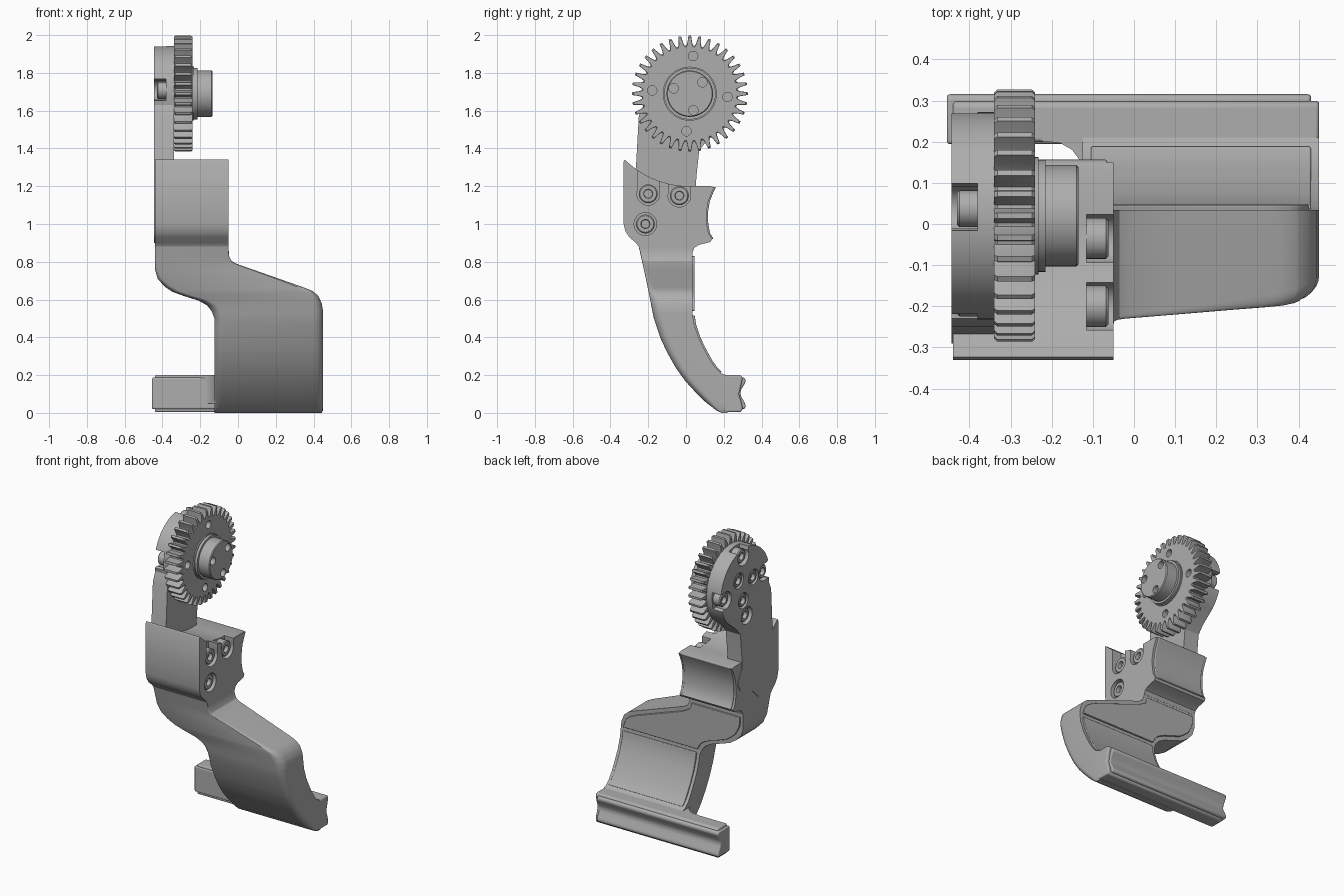
import bpy, bmesh
from math import cos, sin, pi, radians

if "Cube" in bpy.data.objects:
    bpy.data.objects.remove(bpy.data.objects["Cube"])

grey = bpy.data.materials.new("satin grey")
grey.use_nodes = True
tone = (0.42, 0.42, 0.42, 1)
grey.diffuse_color = tone
grey.node_tree.nodes["Principled BSDF"].inputs["Base Color"].default_value = tone


def finish(name, bm, bevel=0):
    bmesh.ops.recalc_face_normals(bm, faces=bm.faces)
    mesh = bpy.data.meshes.new(name)
    bm.to_mesh(mesh)
    bm.free()
    mesh.materials.append(grey)
    ob = bpy.data.objects.new(name, mesh)
    bpy.context.collection.objects.link(ob)
    if bevel:
        mod = ob.modifiers.new("soft edges", "BEVEL")
        mod.width, mod.segments, mod.limit_method = bevel, 3, "ANGLE"
    return ob


def skin(name, rings, bevel=0):
    """Bridge equal rings of points and cap both ends."""
    bm = bmesh.new()
    loops = [[bm.verts.new(p) for p in ring] for ring in rings]
    for a, b in zip(loops, loops[1:]):
        for i in range(len(a)):
            j = (i + 1) % len(a)
            bm.faces.new((a[i], a[j], b[j], b[i]))
    bm.faces.new(loops[0])
    bm.faces.new(loops[-1])
    return finish(name, bm, bevel)


def prism(name, outline, x0, x1, bevel=0):
    return skin(name, [[(x, y, z) for y, z in outline] for x in (x0, x1)], bevel)


def circle(centre, r, n=32, start=0, sweep=2 * pi):
    return [(centre[0] + r * cos(start + sweep * i / n),
             centre[1] + r * sin(start + sweep * i / n)) for i in range(n)]


def lathe(name, profile, centre, n=40):
    """Turn (x, radius) steps about an axis along x."""
    return skin(name, [[(x, y, z) for y, z in circle(centre, r, n)] for x, r in profile])


def cut(target, cutters):
    bpy.context.view_layer.objects.active = target
    for c in cutters:
        mod = target.modifiers.new("cut", "BOOLEAN")
        mod.operation, mod.object, mod.solver = "DIFFERENCE", c, "EXACT"
        bpy.ops.object.modifier_apply(modifier=mod.name)
        bpy.data.objects.remove(c)


def hole(centre, r, x0, x1):
    return lathe("cutter", [(x0, r), (x1, r)], centre, 28)


def screw(name, centre, x_base, x_top, r=0.045):
    d = 0.006 if x_top > x_base else -0.006
    lathe(name, [(x_base, r), (x_top - d, r), (x_top, r - 0.006),
                 (x_top, 0.024), (x_top - 4 * d, 0.022)], centre, 24)


def lerp(table, z):
    for (z0, a), (z1, b) in zip(table, table[1:]):
        if z <= z1:
            return a + (b - a) * max(0, (z - z0) / (z1 - z0))
    return table[-1][1]


# Gear with holes
axle = (0.02, 1.69)
teeth = 36
outline = []
for t in range(teeth):
    for off, r in ((-0.40, 0.255), (-0.27, 0.27), (-0.13, 0.307),
                   (0.13, 0.307), (0.27, 0.27), (0.40, 0.255)):
        a = 2 * pi * (t + off) / teeth + pi / 2
        outline.append((axle[0] + r * cos(a), axle[1] + r * sin(a)))
rim = [[(x, axle[0] + (y - axle[0]) * k, axle[1] + (z - axle[1]) * k) for y, z in outline]
       for x, k in ((-0.34, 0.975), (-0.332, 1), (-0.248, 1), (-0.24, 0.975))]
gear = skin("gear", rim)
outer = circle(axle, 0.2, 4, radians(85))
inner = circle(axle, 0.09, 3, radians(42))
cut(gear, [hole(p, 0.025, -0.29, -0.2) for p in outer])

# Hub
lathe("hub_flange", [(-0.25, 0.143), (-0.232, 0.143), (-0.232, 0.137),
                     (-0.215, 0.137)], axle)
hub = lathe("hub", [(-0.25, 0.123), (-0.14, 0.123), (-0.135, 0.118)], axle)
cut(hub, [hole(p, 0.025, -0.17, -0.1) for p in inner])

# Link plate with rounded head and lower tongue
plate_outline = circle(axle, 0.252, 40, radians(-45), radians(245)) + [
    (-0.25, 1.57), (-0.265, 1.3), (-0.29, 1.2), (-0.285, 0.98), (-0.26, 0.93),
    (-0.2, 0.9), (-0.12, 0.91), (-0.06, 0.97), (0, 1.0), (0.07, 1.02),
    (0.09, 1.06), (0.085, 1.11), (0.05, 1.16), (0.055, 1.25), (0.07, 1.39), (0.11, 1.44)]
plate = prism("link_plate", plate_outline, -0.444, -0.338)
pockets = [hole(p, 0.056, -0.5, -0.38) for p in outer]
pockets += [hole(p, 0.058, -0.5, -0.38) for p in circle(axle, 0.25, 4, radians(85))[:2]]
pockets.append(hole(circle(axle, 0.25, 4, radians(85))[3], 0.058, -0.5, -0.38))
pockets += [hole(p, 0.05, -0.5, -0.41) for p in inner]
cut(plate, pockets)
for p in outer:
    screw("plate_outer_screw", p, -0.375, -0.43)
for p in inner:
    screw("plate_inner_screw", p, -0.4, -0.44, 0.042)

# Bracket: upper edge is an arc clearing the gear
top_arc = circle(axle, 0.49, 12, radians(225.5), radians(45))
grip = [(0.15, 1.195), (0.138, 1.17), (0.118, 1.12), (0.108, 1.06),
        (0.11, 1.0), (0.12, 0.95), (0.138, 0.92)]
bracket = prism("bracket", [(-0.33, 1.33)] + top_arc + [(0.02, 1.2), (0.13, 1.2)] + grip + [
    (0.13, 0.905), (0.07, 0.89), (0.045, 0.875), (0.035, 0.85), (-0.24, 0.85), (-0.25, 0.88),
    (-0.265, 0.9), (-0.3, 0.93), (-0.32, 0.96), (-0.33, 1.0)], -0.44, -0.05)
bolts = [(-0.2, 1.16), (-0.035, 1.15), (-0.215, 1.0)]
bores = [hole(p, 0.06, -0.115, 0) for p in bolts]
for y, z in bolts[:2]:
    bores.append(prism("cutter", [(y - 0.058, z), (y + 0.058, z),
                                  (y + 0.058, 1.4), (y - 0.058, 1.4)], -0.115, 0))
cut(bracket, bores)
for p in bolts:
    screw("bracket_screw", p, -0.12, -0.062, 0.05)
prism("upper_grip_pad", [(y - 0.03, z) for y, z in grip[::-1]]
      + [(y + 0.008, z) for y, z in grip], -0.425, -0.065, 0.005)

# Sweeping arm: horizontal sections between side curves
left = [(0, -0.125), (0.5, -0.125), (0.54, -0.14), (0.57, -0.165), (0.595, -0.21),
        (0.62, -0.29), (0.64, -0.345), (0.67, -0.39), (0.71, -0.425), (0.76, -0.44)]
right = [(0, 0.445), (0.03, 0.45), (0.54, 0.45), (0.58, 0.443), (0.62, 0.425), (0.645, 0.395),
         (0.66, 0.36), (0.79, -0.01), (0.805, -0.035), (0.83, -0.047), (0.87, -0.05)]
front = [(0, 0.19), (0.01, 0.165), (0.06, 0.1), (0.11, 0.05), (0.17, -0.005), (0.24, -0.055),
         (0.32, -0.1), (0.4, -0.137), (0.5, -0.17), (0.6, -0.19), (0.7, -0.21), (0.88, -0.25)]
back = [(0, 0.22), (0.2, 0.21), (0.21, 0.185), (0.24, 0.155), (0.28, 0.128),
        (0.33, 0.1), (0.4, 0.066), (0.47, 0.043), (0.53, 0.034), (0.88, 0.034)]
soft = [(0, 0.01), (0.06, 0.04), (0.6, 0.055), (0.72, 0.02), (0.86, 0.003)]


def section(z, x0, x1, y0, y1, r):
    pts = [(x1, y1, z), (x0, y1, z)]
    for cx, a0 in ((x0 + r, pi), (x1 - r, 1.5 * pi)):
        for i in range(7):
            a = a0 + pi / 2 * i / 6
            pts.append((cx + r * cos(a), y0 + r + r * sin(a), z))
    return pts


levels = sorted({z for t in (left, right, front, back) for z, _ in t})
skin("sweeping_arm", [section(z, *[lerp(t, z) for t in (left, right, front, back, soft)])
                      for z in levels])


# Raised pads on the back of the arm
def arm_pad(name, z0, z1, lift):
    zs = [z0] + [z for z in levels if z0 + 0.005 < z < z1 - 0.005] + [z1]
    rings = []
    for z in zs:
        x0 = max(lerp(left, z), lerp(left, max(z - 0.02, 0))) + 0.02
        x1 = min(lerp(right, z), lerp(right, z + 0.02)) - 0.02
        y = lerp(back, z)
        rings.append([(x0, y - 0.02, z), (x1, y - 0.02, z),
                      (x1, y + lift, z), (x0, y + lift, z)])
    skin(name, rings, 0.004)


arm_pad("middle_pad", 0.54, 0.83, 0.012)
arm_pad("lower_pad", 0.215, 0.515, 0.01)

# Foot bar with grooved back, its pad, and the inside fillet
prism("foot_bar", [(0.2, 0.005), (0.29, 0.005), (0.3, 0.02), (0.295, 0.05), (0.28, 0.1),
                   (0.295, 0.16), (0.3, 0.185), (0.29, 0.2), (0.2, 0.2)], -0.44, 0.45, 0.008)
prism("foot_pad", [(0.194, 0.02), (0.31, 0.02), (0.317, 0.035), (0.308, 0.06), (0.293, 0.085),
                   (0.288, 0.105), (0.293, 0.125), (0.308, 0.15), (0.317, 0.17), (0.31, 0.187),
                   (0.194, 0.187)], -0.455, 0.43, 0.012)
corner = [(-0.23, 0.202), (-0.18, 0.197), (-0.15, 0.18), (-0.132, 0.155), (-0.12, 0.12),
          (-0.1, 0.21), (-0.22, 0.21)]
skin("foot_fillet", [[(x, y, z) for x, y in corner] for z in (0.05, 0.2)])

# Smooth curves, crisp edges
bpy.ops.object.select_all(action="DESELECT")
for ob in bpy.context.scene.objects:
    if ob.type == "MESH":
        ob.select_set(True)
        bpy.context.view_layer.objects.active = ob
bpy.ops.object.shade_smooth_by_angle(angle=radians(32))
